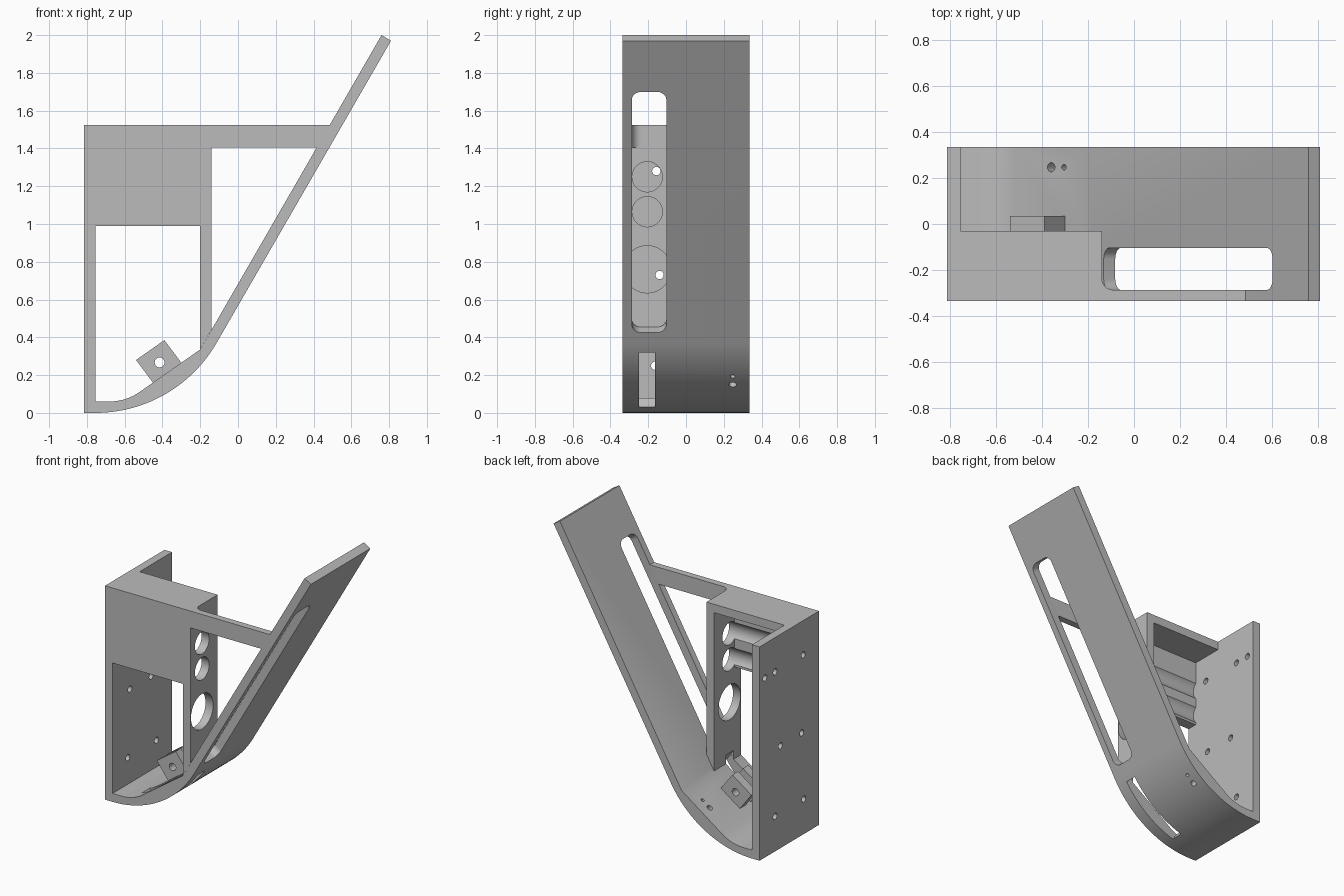
import bpy, bmesh, math
from mathutils import Matrix, Vector

if "Cube" in bpy.data.objects:
    bpy.data.objects.remove(bpy.data.objects["Cube"])

grey = bpy.data.materials.new("plain grey")
grey.use_nodes = True
grey.diffuse_color = (0.5, 0.5, 0.5, 1)
grey.node_tree.nodes["Principled BSDF"].inputs["Base Color"].default_value = (0.5, 0.5, 0.5, 1)

FRONT, BACK = -0.335, 0.335
SLOPE = math.sqrt(3)
TILT = math.radians(35.1)


def finish(name, bm):
    bmesh.ops.recalc_face_normals(bm, faces=bm.faces)
    mesh = bpy.data.meshes.new(name)
    bm.to_mesh(mesh)
    bm.free()
    mesh.materials.append(grey)
    obj = bpy.data.objects.new(name, mesh)
    bpy.context.collection.objects.link(obj)
    return obj


def prism(name, points, offset):
    """Extrude a closed outline of 3D points."""
    bm = bmesh.new()
    face = bm.faces.new([bm.verts.new(p) for p in points])
    ext = bmesh.ops.extrude_face_region(bm, geom=[face])
    moved = [v for v in ext["geom"] if isinstance(v, bmesh.types.BMVert)]
    bmesh.ops.translate(bm, verts=moved, vec=offset)
    return finish(name, bm)


def side_prism(name, outline, y0, y1):
    return prism(name, [(x, y0, z) for x, z in outline], (0, y1 - y0, 0))


def box(name, x0, x1, y0, y1, z0, z1):
    return side_prism(name, [(x0, z0), (x1, z0), (x1, z1), (x0, z1)], y0, y1)


def arc(cx, cz, r, a0, a1, n):
    steps = [a0 + (a1 - a0) * i / n for i in range(n + 1)]
    return [(cx + r * math.cos(a), cz + r * math.sin(a)) for a in steps]


def drill(center, axis, r, length):
    bm = bmesh.new()
    rot = Vector(axis).to_track_quat('Z', 'Y').to_matrix().to_4x4()
    bmesh.ops.create_cone(bm, cap_ends=True, segments=40, radius1=r, radius2=r,
                          depth=length, matrix=Matrix.Translation(center) @ rot)
    return finish("cutter", bm)


def cut(obj, cutters):
    bpy.context.view_layer.objects.active = obj
    for c in cutters:
        c.hide_render = True
        mod = obj.modifiers.new("cut", 'BOOLEAN')
        mod.operation, mod.solver, mod.object = 'DIFFERENCE', 'EXACT', c
        bpy.ops.object.modifier_apply(modifier=mod.name)


def inner_x(z):
    """Inner face line of the sloping arm."""
    return -0.2 + (z - 0.336) / SLOPE


# Wall, curved floor and sloping arm as one continuous profile
R = 0.741
half = math.pi / 2
outline = [(-0.815, 1.525), (-0.815, 0)]
outline += arc(-0.755, R, R, -half, -half + math.pi / 3, 28)
outline += [(0.81, 1.97), (0.76, 2.0), (-0.2, 0.336)]
outline += arc(-0.683, 0.345, 0.285, -half + TILT, -half, 12)
outline += [(-0.755, 0.06), (-0.755, 1.525)]
frame = side_prism("wall_floor_and_arm", outline, FRONT, BACK)

# Vertical divider standing on the floor
divider = side_prism("divider", [(-0.2, 0.336), (-0.14, 0.441), (-0.14, 1.525), (-0.2, 1.525)],
                     FRONT, -0.03)

# Upper front panel and top plate
panel = box("front_panel", -0.755, -0.2, FRONT, -0.26, 0.99, 1.525)
top = box("top_plate", -0.755, -0.2, -0.26, -0.03, 1.465, 1.525)

# Beam from divider to arm, with rounded inner corner
beam = side_prism("top_beam", [(-0.14, 1.405), (inner_x(1.405), 1.405),
                               (inner_x(1.525), 1.525), (-0.14, 1.525)], FRONT, -0.287)
corner = [(-0.14, -0.287)] + arc(-0.09, -0.237, 0.05, -half, -math.pi, 10)
fillet = prism("beam_fillet", [(x, y, 1.405) for x, y in corner], (0, 0, 0.12))

# Pair of tilted mounting tabs on the floor
tabs = []
for name, y0, y1 in (("front_tab", -0.145, -0.085), ("rear_tab", -0.03, 0.035)):
    tab = side_prism(name, [(-0.54, 0.28), (-0.45, 0.16), (-0.3, 0.265), (-0.39, 0.385)], y0, y1)
    tabs.append(tab)

# Rounded long slot through the arm, square to its face
def arm_slot():
    a = Vector((-0.082, 0, 0.425))
    along = Vector((0.5, 0, SLOPE / 2))
    normal = Vector((SLOPE / 2, 0, -0.5))
    length, width, r = 1.472, 0.183, 0.05
    pts = []
    for i, (u, v) in enumerate([(length - r, width - r), (r, width - r), (r, r), (length - r, r)]):
        pts += arc(u, v, r, i * half, (i + 1) * half, 8)
    base = a + normal * 0.03
    return prism("cutter", [base + along * u + Vector((0, -0.287 + v, 0)) for u, v in pts],
                 normal * -0.11)


# Square-ended slot through the curved floor, notching the divider foot
def floor_slot():
    t = Vector((math.cos(TILT), 0, math.sin(TILT)))
    n = Vector((-t.z, 0, t.x))
    mid = Vector((-0.346, 0, 0.175))
    pts = [mid + t * s * 0.248 + n * h for s, h in ((-1, -0.2), (1, -0.2), (1, 0.2), (-1, 0.2))]
    return prism("cutter", [p + Vector((0, -0.25, 0)) for p in pts], (0, 0.085, 0))


slot = floor_slot()
wall_spots = [(-0.157, 1.28), (0.16, 1.28), (0.274, 1.28), (-0.14, 0.73), (0.1, 0.73),
              (-0.163, 0.25), (0.16, 0.25)]
wall_holes = [drill((-0.785, y, z), (1, 0, 0), 0.022, 0.15) for y, z in wall_spots]
floor_axis = (-math.sin(TILT), 0, math.cos(TILT))
floor_holes = [drill((x, 0.247, z), floor_axis, r, 0.3)
               for x, z, r in ((-0.36, 0.222, 0.02), (-0.305, 0.262, 0.012))]
# Round openings in the divider; the upper two also groove the front panel
openings = [drill((-0.45, -0.205, z), (1, 0, 0), r, 0.64)
            for z, r in ((1.25, 0.08), (1.065, 0.08), (0.76, 0.125))]
tab_hole = drill((-0.415, -0.05, 0.267), (0, 1, 0), 0.026, 0.4)
long_slot = arm_slot()

cut(frame, [long_slot, slot] + wall_holes + floor_holes)
cut(divider, openings + [slot])
cut(panel, openings[:2])
for tab in tabs:
    cut(tab, [tab_hole])
for c in [slot, long_slot, tab_hole] + wall_holes + floor_holes + openings:
    bpy.data.objects.remove(c)

# Smooth the curves while keeping edges sharp
bpy.ops.object.select_all(action='DESELECT')
for obj in [frame, divider, panel, top, beam, fillet] + tabs:
    obj.select_set(True)
bpy.context.view_layer.objects.active = frame
bpy.ops.object.shade_smooth_by_angle(angle=math.radians(25))
